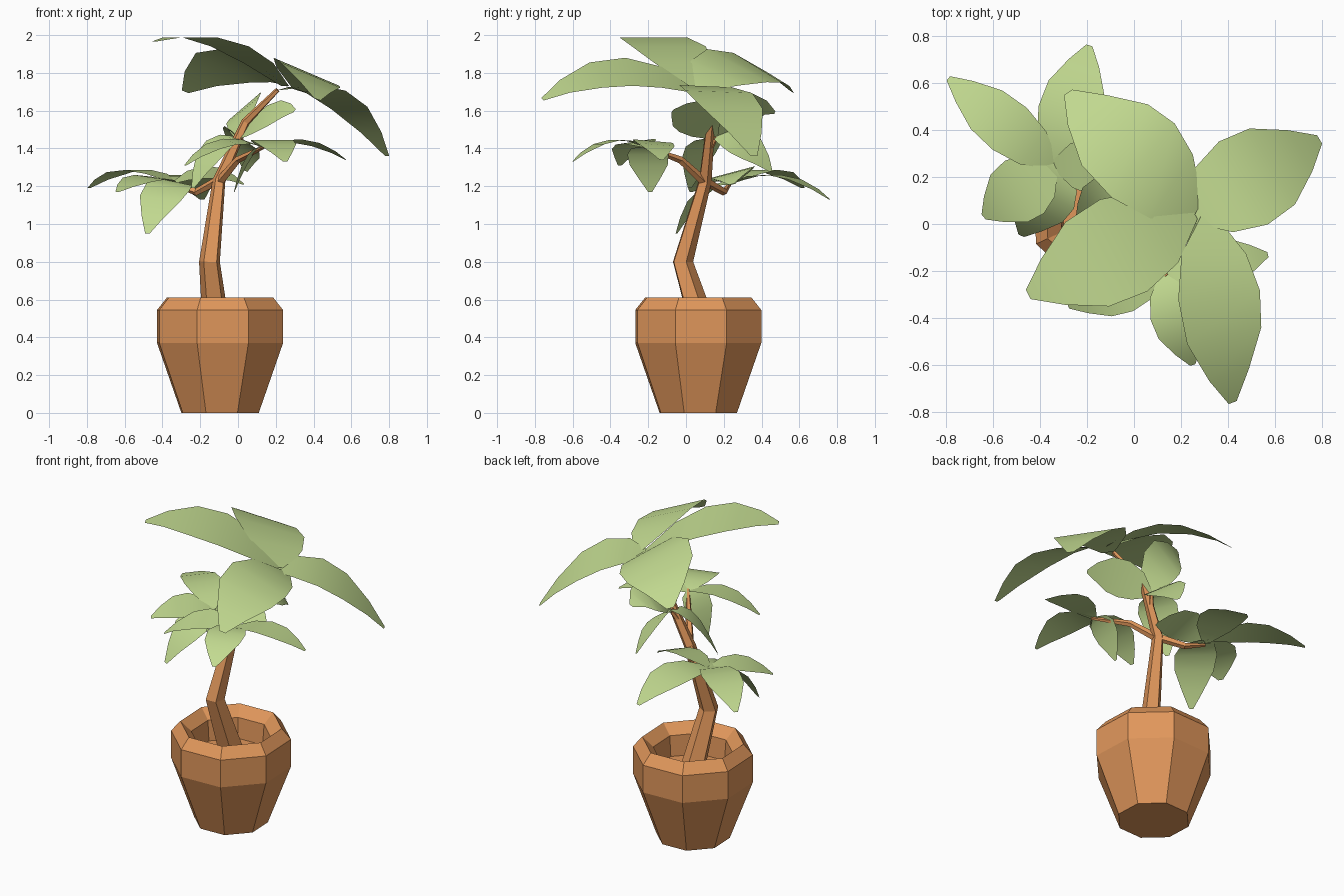
import bpy, math
from mathutils import Vector, Quaternion

if "Cube" in bpy.data.objects:
    bpy.data.objects.remove(bpy.data.objects["Cube"])


def material(name, color):
    m = bpy.data.materials.new(name)
    m.diffuse_color = (*color, 1)
    m.use_nodes = True
    m.node_tree.nodes["Principled BSDF"].inputs["Base Color"].default_value = m.diffuse_color
    return m


BROWN = material("terracotta_brown", (0.75, 0.31, 0.105))
GREEN = material("leaf_green", (0.54, 0.70, 0.28))


def make(name, verts, faces, mat, smooth=False):
    me = bpy.data.meshes.new(name)
    me.from_pydata([tuple(v) for v in verts], [], faces)
    me.materials.append(mat)
    me.polygons.foreach_set("use_smooth", [smooth] * len(me.polygons))
    ob = bpy.data.objects.new(name, me)
    bpy.context.collection.objects.link(ob)
    return ob


def loft(name, rings, mat):
    """Join equal rings into a tube with capped ends."""
    n = len(rings[0])
    verts = [v for r in rings for v in r]
    faces = [list(range(n))[::-1], [len(verts) - n + i for i in range(n)]]
    for k in range(len(rings) - 1):
        for i in range(n):
            j = (i + 1) % n
            faces.append([k * n + i, k * n + j, (k + 1) * n + j, (k + 1) * n + i])
    return make(name, verts, faces, mat)


def limb(name, path, sides=5):
    """Tapered limb through (x, y, z, radius) points."""
    pts = [Vector(p[:3]) for p in path]
    rings = []
    for i, p in enumerate(pts):
        d = (pts[min(i + 1, len(pts) - 1)] - pts[max(i - 1, 0)]).normalized()
        q = Vector((0, 0, 1)).rotation_difference(d)
        r = path[i][3]
        rings.append([p + q @ Vector((r * math.cos(a), r * math.sin(a), 0))
                      for a in (math.tau * (k + 0.3) / sides for k in range(sides))])
    return loft(name, rings, BROWN)


LEAF_SHAPE = [(0, 0.2), (0.2, 0.78), (0.42, 1.0), (0.64, 0.92), (0.85, 0.5), (1, 0.1)]


def leaf(name, base, tip, width, rise, roll):
    """Arched blade; positive roll lifts its right-hand edge."""
    a, b = Vector(base), Vector(tip)
    mid = (a + b) / 2 + Vector((0, 0, 2 * rise))
    verts = []
    for t, w in LEAF_SHAPE:
        c = a * (1 - t) ** 2 + mid * 2 * t * (1 - t) + b * t * t
        d = ((mid - a) * (1 - t) + (b - mid) * t).normalized()
        flat = Vector((b.x - a.x, b.y - a.y, 0)).normalized()
        side = Quaternion(d, -math.radians(roll)) @ flat.cross(Vector((0, 0, 1)))
        verts += [c - side * width * w / 2, c + side * width * w / 2]
    faces = [[2 * i, 2 * i + 1, 2 * i + 3, 2 * i + 2] for i in range(len(LEAF_SHAPE) - 1)]
    return make(name, verts, faces, GREEN, True)


# Eight-sided pot with rounded rim and hollow inside
profile = [(0.218, 0), (0.355, 0.37), (0.355, 0.545), (0.30, 0.61),
           (0.235, 0.55), (0.225, 0.42)]
loft("pot", [[Vector((-0.095 + r * math.cos(math.radians(25 + 45 * k)),
                      0.065 + r * math.sin(math.radians(25 + 45 * k)), z))
              for k in range(8)] for r, z in profile], BROWN)

# Trunk and side branches
limb("trunk", [(-0.11, 0.10, 0.41, 0.078), (-0.15, -0.02, 0.8, 0.058),
               (-0.10, 0.10, 1.23, 0.036), (0.04, 0.13, 1.54, 0.024),
               (0.21, 0.06, 1.71, 0.013)])
limb("left_branch", [(-0.10, 0.10, 1.23, 0.026), (-0.22, 0.20, 1.17, 0.02),
                     (-0.35, 0.23, 1.21, 0.01)])
limb("right_branch", [(-0.10, 0.10, 1.22, 0.026), (0.0, -0.03, 1.34, 0.02),
                      (0.14, -0.22, 1.41, 0.01)])
limb("middle_branch", [(-0.03, 0.12, 1.39, 0.02), (0.0, 0.16, 1.46, 0.01)])

# Leaf clusters: (base, tip, width, rise, roll) per leaf
TOP, LEFT = (0.23, 0.04, 1.71), (-0.34, 0.25, 1.22)
RIGHT, MIDDLE = (0.13, -0.21, 1.41), (0.0, 0.15, 1.46)
leaves = {
    "top_leaf": [
        (TOP, (0.79, 0.36, 1.36), 0.41, 0.14, 2),
        ((0.32, 0.03, 1.71), (0.42, -0.76, 1.66), 0.38, 0.12, 23),
        ((0.25, 0.06, 1.73), (-0.45, -0.30, 1.965), 0.44, 0.115, 0),
        ((0.27, 0.06, 1.72), (-0.28, 0.56, 1.70), 0.45, 0.13, -23)],
    "left_leaf": [
        (LEFT, (-0.79, 0.62, 1.19), 0.23, 0.08, 0),
        (LEFT, (-0.19, 0.76, 1.13), 0.27, 0.08, 0),
        (LEFT, (-0.64, 0.03, 1.17), 0.28, 0.05, 5),
        ((-0.29, 0.25, 1.21), (-0.48, -0.05, 0.95), 0.26, 0.10, 10),
        (LEFT, (0.03, 0.24, 1.21), 0.25, 0.06, -15)],
    "right_leaf": [
        (RIGHT, (0.25, -0.60, 1.33), 0.23, 0.07, 0),
        (RIGHT, (0.57, -0.13, 1.34), 0.22, 0.06, 5),
        (RIGHT, (-0.28, -0.35, 1.31), 0.22, 0.07, 8),
        (RIGHT, (-0.02, -0.19, 1.17), 0.22, 0.06, 0)],
    "middle_leaf": [
        (MIDDLE, (0.06, 0.47, 1.59), 0.25, 0.09, 40),
        (MIDDLE, (0.30, -0.07, 1.60), 0.24, 0.04, -40),
        (MIDDLE, (-0.24, 0.02, 1.19), 0.24, 0.08, 10),
        (MIDDLE, (0.04, 0.45, 1.28), 0.25, 0.06, -35)],
}
for name, group in leaves.items():
    for i, args in enumerate(group):
        leaf(f"{name}_{i + 1}", *args)
